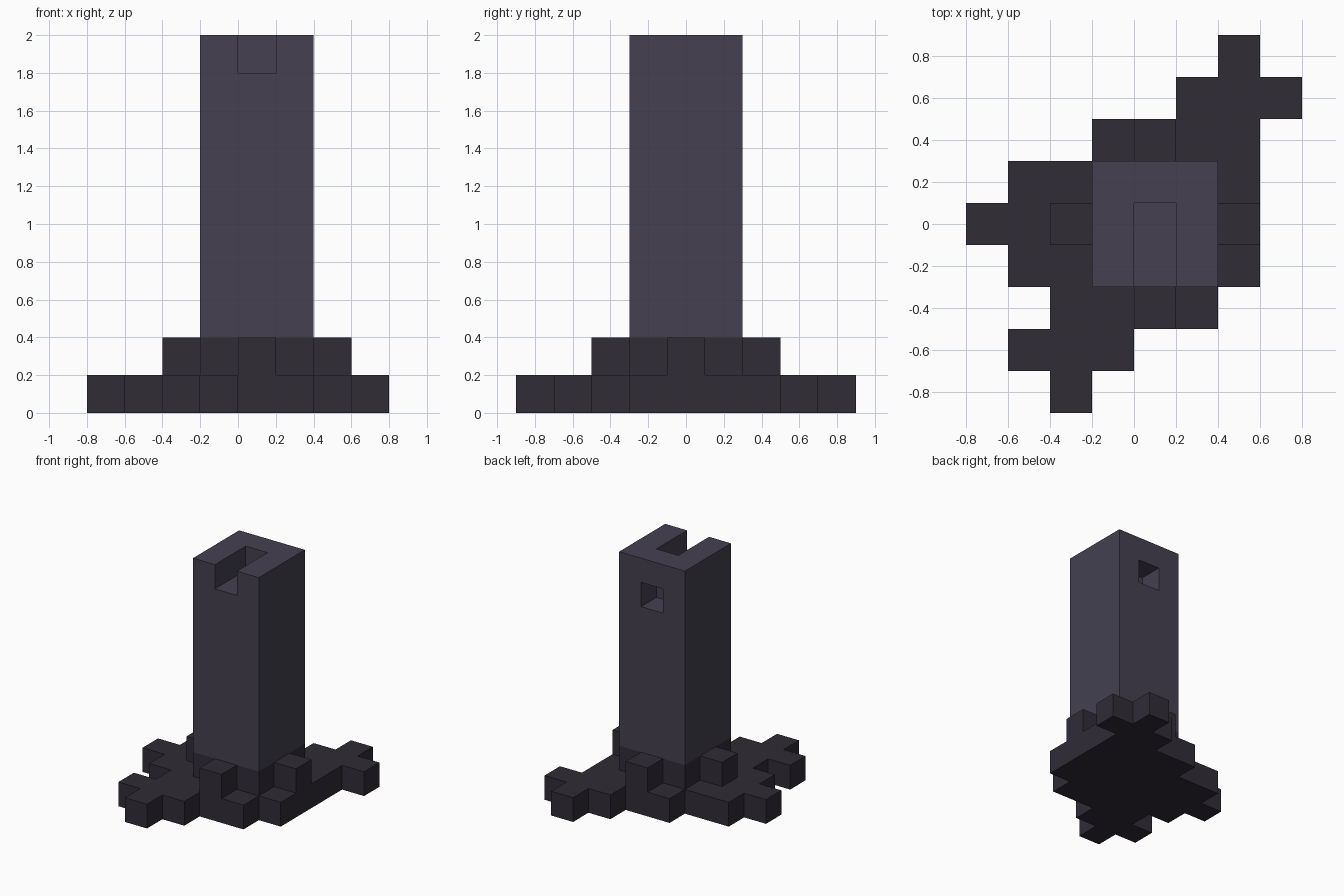
import bpy
import bmesh
from mathutils import Vector

if "Cube" in bpy.data.objects:
    bpy.data.objects.remove(bpy.data.objects["Cube"])

S = 0.2                              # block size
ORIGIN = Vector((-0.8, -0.9, 0.0))   # corner of block (0, 0, 0)


def material(name, color):
    m = bpy.data.materials.new(name)
    m.diffuse_color = (*color, 1.0)
    m.use_nodes = True
    m.node_tree.nodes["Principled BSDF"].inputs["Base Color"].default_value = m.diffuse_color
    return m


def block(xs, ys, zs):
    """Set of grid cells filling the given half-open index ranges."""
    return {(x, y, z) for x in range(*xs) for y in range(*ys) for z in range(*zs)}


def build(name, cells, mat):
    """Outer skin of a set of blocks, one quad per exposed block side."""
    bm = bmesh.new()
    for cell in sorted(cells):
        centre = ORIGIN + (Vector(cell) + Vector((0.5, 0.5, 0.5))) * S
        for axis in range(3):
            for sign in (-1, 1):
                neighbour = list(cell)
                neighbour[axis] += sign
                if tuple(neighbour) in cells:
                    continue
                n, u, v = Vector(), Vector(), Vector()
                n[axis] = sign
                u[(axis + 1) % 3] = 1
                v[(axis + 2) % 3] = sign
                corners = [centre + (n + u * a + v * b) * S / 2
                           for a, b in ((-1, -1), (1, -1), (1, 1), (-1, 1))]
                bm.faces.new([bm.verts.new(c) for c in corners])
    bmesh.ops.remove_doubles(bm, verts=bm.verts[:], dist=0.001)
    mesh = bpy.data.meshes.new(name)
    bm.to_mesh(mesh)
    bm.free()
    mesh.materials.append(mat)
    obj = bpy.data.objects.new(name, mesh)
    bpy.context.collection.objects.link(obj)
    return obj


dark = material("dark_base", (0.030, 0.025, 0.037))
light = material("pillar", (0.059, 0.051, 0.081))

# Spreading ground layer: x range of blocks for each row, front to back
rows = [(2, 3), (1, 4), (2, 6), (1, 7), (0, 7), (1, 7), (3, 7), (5, 8), (6, 7)]
ground = set()
for y, xs in enumerate(rows):
    ground |= block(xs, (y, y + 1), (0, 1))

# Second layer: pillar foot with one buttress block on each side
foot = block((3, 6), (3, 6), (1, 2))
buttresses = {(4, 2, 1), (4, 6, 1), (2, 4, 1), (6, 4, 1)}
build("stepped_base", ground | foot | buttresses, dark)

# Pillar with a slot in the top, open to the front, and a niche in the back
pillar = block((3, 6), (3, 6), (2, 10))
slot = block((4, 5), (3, 5), (9, 10))
niche = {(4, 5, 8)}
build("pillar", pillar - slot - niche, light)
